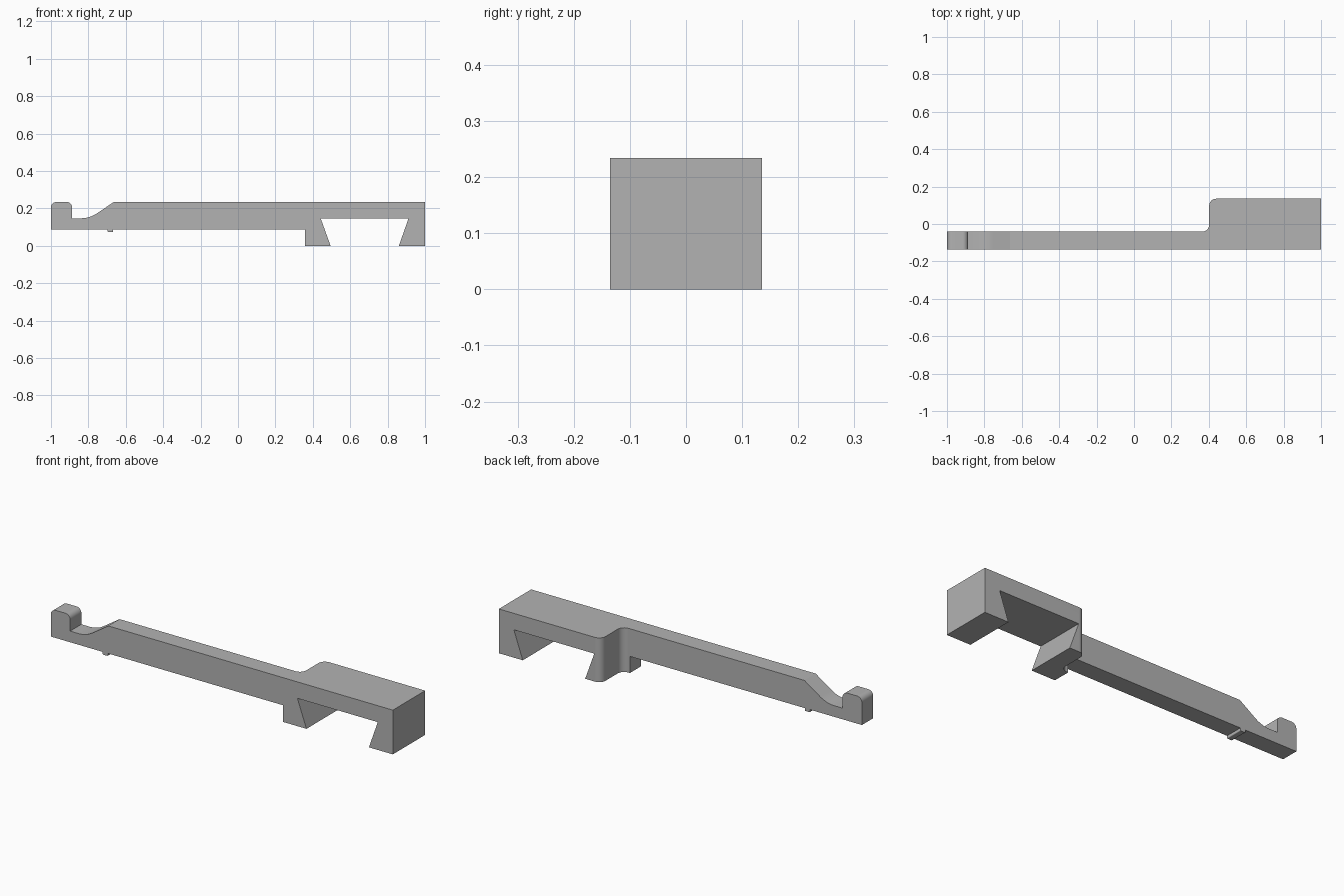
import bpy, bmesh, math
from mathutils import Vector

cube = bpy.data.objects.get("Cube")
if cube:
    bpy.data.objects.remove(cube, do_unlink=True)

grey = bpy.data.materials.new("plain grey")
grey.use_nodes = True
colour = (0.45, 0.45, 0.45, 1)
grey.diffuse_color = colour
grey.node_tree.nodes["Principled BSDF"].inputs["Base Color"].default_value = colour


def rounded(corners, steps=8):
    """Outline from (u, v) or (u, v, radius) corners, with arcs at the radii."""
    out = []
    for i, c in enumerate(corners):
        p = Vector(c[:2])
        if len(c) < 3:
            out.append(p)
            continue
        a = (Vector(corners[i - 1][:2]) - p).normalized()
        b = (Vector(corners[(i + 1) % len(corners)][:2]) - p).normalized()
        half = a.angle(b) / 2
        start = p + a * c[2] / math.tan(half)
        end = p + b * c[2] / math.tan(half)
        centre = p + (a + b).normalized() * c[2] / math.sin(half)
        u, v = start - centre, end - centre
        sweep = u.angle(v)
        for k in range(steps + 1):
            t = k / steps
            out.append(centre + (u * math.sin((1 - t) * sweep)
                                 + v * math.sin(t * sweep)) / math.sin(sweep))
    return out


def prism(name, outline, place, direction):
    bm = bmesh.new()
    face = bm.faces.new([bm.verts.new(place(p)) for p in outline])
    ext = bmesh.ops.extrude_face_region(bm, geom=[face])
    moved = [g for g in ext["geom"] if isinstance(g, bmesh.types.BMVert)]
    bmesh.ops.translate(bm, verts=moved, vec=direction)
    bmesh.ops.recalc_face_normals(bm, faces=bm.faces[:])
    mesh = bpy.data.meshes.new(name)
    bm.to_mesh(mesh)
    bm.free()
    mesh.materials.append(grey)
    obj = bpy.data.objects.new(name, mesh)
    bpy.context.collection.objects.link(obj)
    return obj


top, under, floor = 0.234, 0.088, 0.147

# Side profile: hooked end, ramp, long arm, stop nub and dovetail clamp
side = rounded([
    (-1, under), (-0.697, under), (-0.697, 0.074, 0.004),
    (-0.667, 0.074, 0.004), (-0.667, under), (0.357, under),
    (0.357, 0), (0.495, 0), (0.442, floor), (0.912, floor), (0.86, 0),
    (1, 0), (1, top), (-0.664, top), (-0.794, floor, 0.15),
    (-0.887, floor), (-0.887, top, 0.028), (-1, top, 0.028)])
bar = prism("clamp_arm", side, lambda p: (p.x, -0.135, p.y), (0, 0.4, 0))

# Plan outline: narrow arm widening to the clamp block with rounded shoulders
plan = rounded([
    (-1.1, -0.2), (1.1, -0.2), (1.1, 0.135), (0.402, 0.135, 0.037),
    (0.402, -0.041, 0.037), (-1.1, -0.041)])
cutter = prism("plan_cutter", plan, lambda p: (p.x, p.y, -0.1), (0, 0, 0.5))
cutter.hide_render = True

# Trim the bar to the plan outline
trim = bar.modifiers.new("plan trim", "BOOLEAN")
trim.operation = "INTERSECT"
trim.solver = "EXACT"
trim.object = cutter
bpy.ops.object.select_all(action="DESELECT")
bar.select_set(True)
bpy.context.view_layer.objects.active = bar
bpy.ops.object.modifier_apply(modifier=trim.name)
bpy.data.objects.remove(cutter, do_unlink=True)

# Smooth fillets, crisp edges
bpy.ops.object.shade_smooth_by_angle(angle=math.radians(25))
weighted = bar.modifiers.new("flat faces", "WEIGHTED_NORMAL")
weighted.keep_sharp = True
